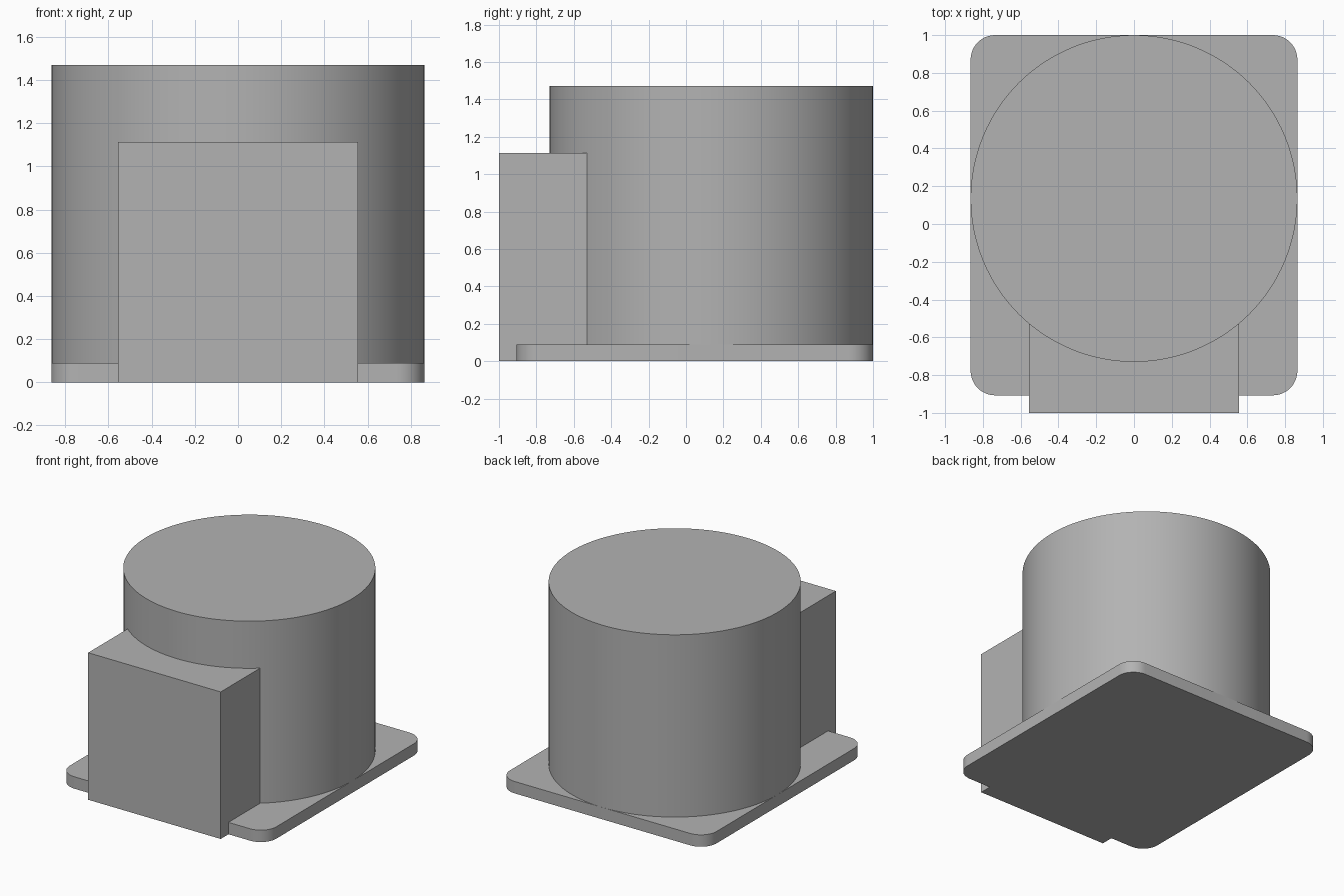
import bpy, bmesh
from math import sin, cos, pi, radians
from mathutils import Vector

cube = bpy.data.objects.get("Cube")
if cube:
    bpy.data.objects.remove(cube, do_unlink=True)

grey = bpy.data.materials.new("plain_grey")
grey.use_nodes = True
colour = (0.45, 0.45, 0.45, 1)
grey.diffuse_color = colour
grey.node_tree.nodes["Principled BSDF"].inputs["Base Color"].default_value = colour


def prism(name, outline, direction):
    """Extrude a closed outline of 3D points along a direction."""
    bm = bmesh.new()
    face = bm.faces.new([bm.verts.new(p) for p in outline])
    ext = bmesh.ops.extrude_face_region(bm, geom=[face], use_keep_orig=True)
    top = [v for v in ext["geom"] if isinstance(v, bmesh.types.BMVert)]
    bmesh.ops.translate(bm, vec=Vector(direction), verts=top)
    bmesh.ops.recalc_face_normals(bm, faces=bm.faces)
    mesh = bpy.data.meshes.new(name)
    bm.to_mesh(mesh)
    bm.free()
    mesh.materials.append(grey)
    obj = bpy.data.objects.new(name, mesh)
    bpy.context.collection.objects.link(obj)
    bpy.ops.object.select_all(action="DESELECT")
    obj.select_set(True)
    bpy.context.view_layer.objects.active = obj
    bpy.ops.object.shade_smooth_by_angle(angle=radians(30))
    return obj


def arc(cx, cy, r, start, end, steps, z):
    return [(cx + r * cos(start + (end - start) * i / steps),
             cy + r * sin(start + (end - start) * i / steps), z)
            for i in range(steps + 1)]


HALF_W, FRONT, BACK = 0.865, -0.907, 1.0
PLATE_H, CORNER = 0.09, 0.13
HEIGHT = 1.47

# Base plate with four rounded corners
plate = []
centres = [(HALF_W - CORNER, BACK - CORNER), (CORNER - HALF_W, BACK - CORNER),
           (CORNER - HALF_W, FRONT + CORNER), (HALF_W - CORNER, FRONT + CORNER)]
for i, (cx, cy) in enumerate(centres):
    plate += arc(cx, cy, CORNER, i * pi / 2, (i + 1) * pi / 2, 12, 0)
prism("base_plate", plate, (0, 0, PLATE_H))

# Round drum standing on the plate, touching its back and sides
drum = arc(0, BACK - HALF_W, HALF_W, 0, 2 * pi, 128, PLATE_H)[:-1]
prism("drum", drum, (0, 0, HEIGHT - PLATE_H))

# Front box, stepped over the plate edge and running back into the drum
box_half = 0.555
side = [(-1, 0), (-1, 1.113), (-0.5, 1.113), (-0.5, PLATE_H),
        (FRONT, PLATE_H), (FRONT, 0)]
prism("front_box", [(-box_half, y, z) for y, z in side], (2 * box_half, 0, 0))
